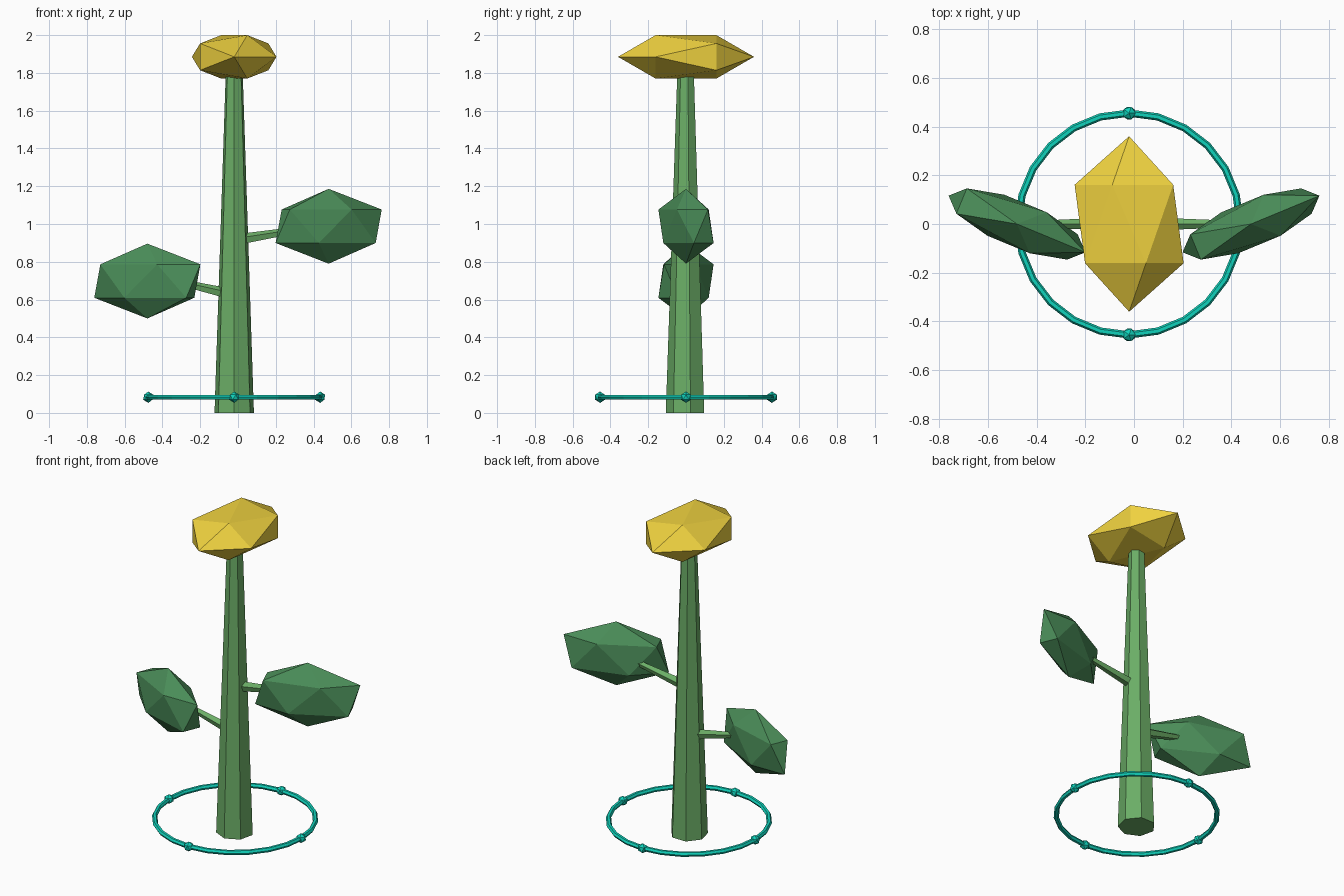
import bpy
from math import pi, cos, sin, radians
from mathutils import Vector

if "Cube" in bpy.data.objects:
    bpy.data.objects.remove(bpy.data.objects["Cube"])

CX = -0.02  # axis shared by stem, bloom and ring


def material(name, r, g, b):
    m = bpy.data.materials.new(name)
    m.diffuse_color = (r, g, b, 1)
    m.use_nodes = True
    m.node_tree.nodes["Principled BSDF"].inputs["Base Color"].default_value = m.diffuse_color
    return m


stem_mat = material("stem_green", 0.147, 0.42, 0.133)
leaf_mat = material("leaf_green", 0.07, 0.27, 0.10)
gold_mat = material("petal_yellow", 0.86, 0.64, 0.05)
teal_mat = material("ring_teal", 0.005, 0.65, 0.5)


def finish(name, mat):
    ob = bpy.context.object
    ob.name = name
    ob.data.materials.append(mat)
    return ob


def gem(name, mat, loc, scale, rot=(0, 0, 0)):
    """Faceted icosahedron, stretched."""
    bpy.ops.mesh.primitive_ico_sphere_add(subdivisions=1, radius=1, location=loc, rotation=rot)
    ob = finish(name, mat)
    ob.scale = scale
    return ob


def stalk(name, start, end, r1, r2):
    """Tapered five-sided rod between two points."""
    a, b = Vector(start), Vector(end)
    bpy.ops.mesh.primitive_cone_add(vertices=5, radius1=r1, radius2=r2,
                                    depth=(b - a).length, location=(a + b) / 2)
    ob = finish(name, mat=stem_mat)
    ob.rotation_euler = (b - a).to_track_quat('Z', 'Y').to_euler()
    return ob


# Stem: seven sides, one edge facing the front
bpy.ops.mesh.primitive_cone_add(vertices=7, radius1=0.107, radius2=0.046, depth=1.8,
                                location=(CX, 0, 0.9), rotation=(0, 0, pi))
finish("stem", stem_mat)

# Bloom: icosahedron with its poles front and back
gem("bloom", gold_mat, (CX, 0, 1.885), (0.25, 0.135, 0.36), (pi / 2, 0, 0))

# Leaves with their stalks
for label, side, z, stalk_z in (("right", 1, 0.988, (0.912, 0.972)),
                                ("left", -1, 0.698, (0.622, 0.698))):
    gem(label + "_leaf", leaf_mat, (side * 0.48, 0, z), (0.34, 0.107, 0.198),
        (0, 0, side * radians(22.5)))
    stalk(label + "_leaf_stalk", (CX, 0, stalk_z[0]), (side * 0.34, 0, stalk_z[1]), 0.032, 0.017)

# Ground ring with four beads
RING_R, RING_Z = 0.455, 0.083
bpy.ops.mesh.primitive_torus_add(major_segments=24, minor_segments=6, major_radius=RING_R,
                                 minor_radius=0.015, location=(CX, 0, RING_Z))
finish("ground_ring", teal_mat)
for i in range(4):
    a = i * pi / 2
    gem(f"ring_bead_{i + 1}", teal_mat,
        (CX + RING_R * cos(a), RING_R * sin(a), RING_Z), (0.03, 0.03, 0.03))
